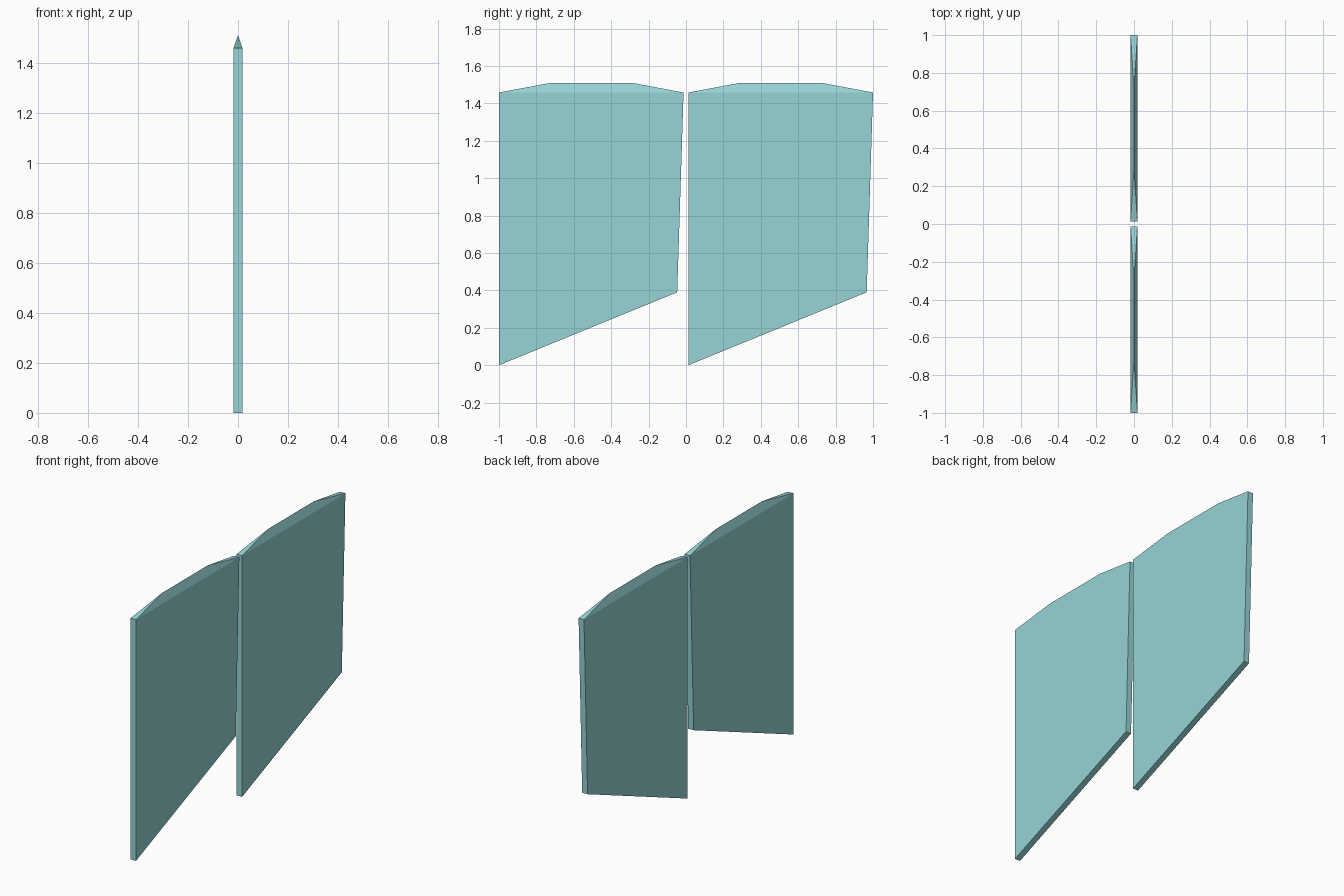
import bpy, bmesh

if "Cube" in bpy.data.objects:
    bpy.data.objects.remove(bpy.data.objects["Cube"])

HALF = 0.018       # half the panel thickness
SHIFT = 1.013      # spacing between the two panels

teal = bpy.data.materials.new("teal")
teal.diffuse_color = (0.31, 0.66, 0.67, 1)
teal.use_nodes = True
teal.node_tree.nodes["Principled BSDF"].inputs["Base Color"].default_value = teal.diffuse_color

# Side outline of the flat slab (y, z), and the ridge of its hipped top
outline = [(-1.0, 0.0), (-0.047, 0.39), (-0.013, 1.458), (-1.0, 1.458)]
ridge = [(-0.29, 1.51), (-0.722, 1.51)]


def make_panel(name, offset):
    bm = bmesh.new()
    right = [bm.verts.new((HALF, y + offset, z)) for y, z in outline]
    left = [bm.verts.new((-HALF, y + offset, z)) for y, z in outline]
    top = [bm.verts.new((0, y + offset, z)) for y, z in ridge]
    # Slab sides
    bm.faces.new(right)
    bm.faces.new(left[::-1])
    # Slab edges, leaving the top open
    for a, b in ((0, 1), (1, 2), (3, 0)):
        bm.faces.new((right[a], left[a], left[b], right[b]))
    # Hipped top: two slopes and two triangular ends
    for side in (right, left):
        bm.faces.new((side[3], side[2], top[0], top[1]))
    bm.faces.new((right[2], left[2], top[0]))
    bm.faces.new((left[3], right[3], top[1]))
    bmesh.ops.recalc_face_normals(bm, faces=bm.faces[:])
    mesh = bpy.data.meshes.new(name)
    bm.to_mesh(mesh)
    bm.free()
    mesh.materials.append(teal)
    bpy.context.collection.objects.link(bpy.data.objects.new(name, mesh))


make_panel("front_panel", 0)
make_panel("back_panel", SHIFT)
